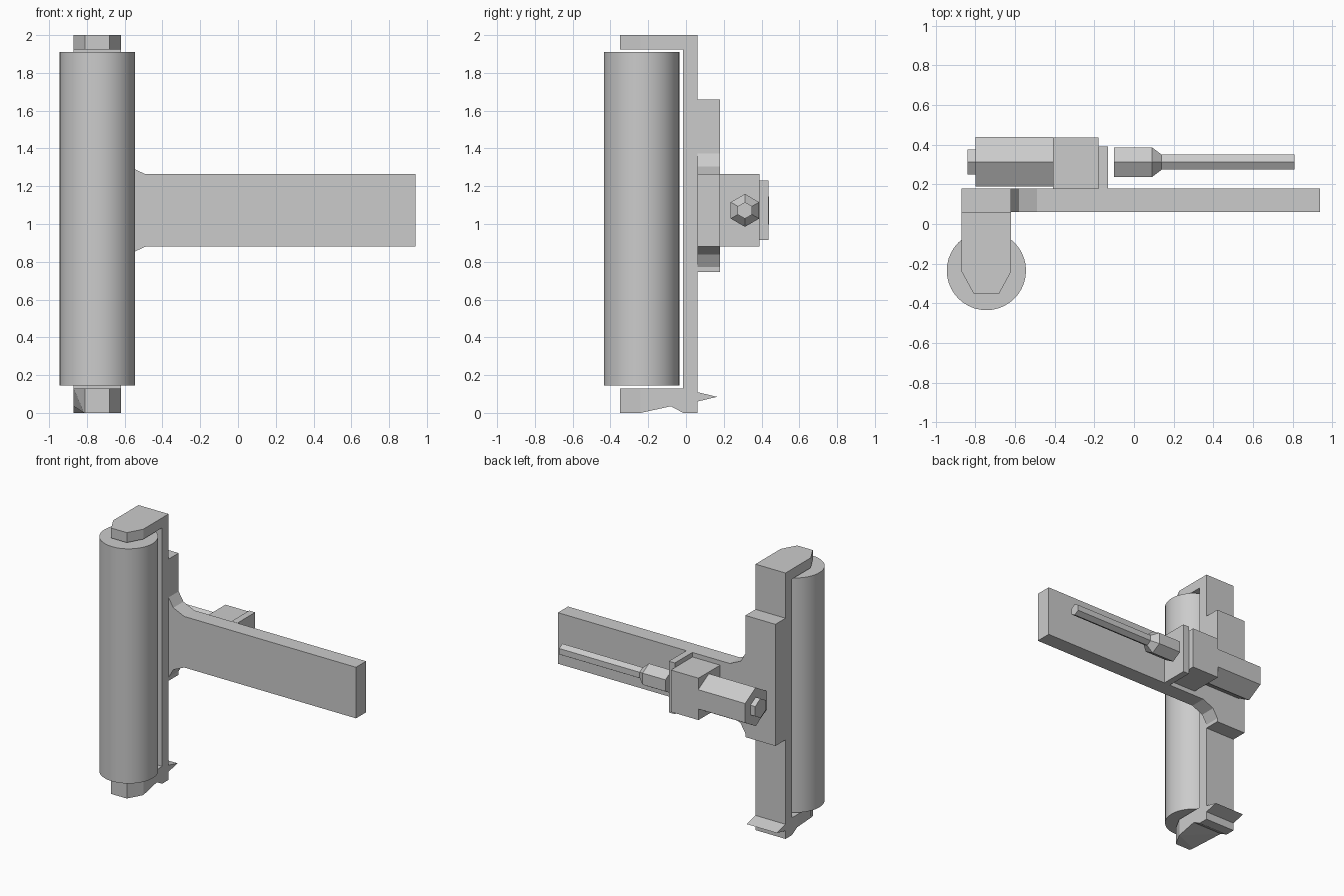
import bpy, bmesh, math
from mathutils import Vector

cube = bpy.data.objects.get("Cube")
if cube:
    bpy.data.objects.remove(cube, do_unlink=True)

grey = bpy.data.materials.new("plain grey")
grey.use_nodes = True
grey.diffuse_color = (0.6, 0.6, 0.6, 1)
grey.node_tree.nodes["Principled BSDF"].inputs["Base Color"].default_value = (0.6, 0.6, 0.6, 1)


def finish(name, bm):
    bmesh.ops.recalc_face_normals(bm, faces=bm.faces[:])
    mesh = bpy.data.meshes.new(name)
    bm.to_mesh(mesh)
    bm.free()
    mesh.materials.append(grey)
    obj = bpy.data.objects.new(name, mesh)
    bpy.context.collection.objects.link(obj)
    return obj


def prism(name, outline, lo, hi, axis, edit=None):
    """Extrude a 2D outline between lo and hi along the given axis."""
    place = {"x": lambda a, b, d: (d, a, b),
             "y": lambda a, b, d: (a, d, b),
             "z": lambda a, b, d: (a, b, d)}[axis]
    bm = bmesh.new()
    face = bm.faces.new([bm.verts.new(place(a, b, lo)) for a, b in outline])
    ext = bmesh.ops.extrude_face_region(bm, geom=[face])["geom"]
    verts = [v for v in ext if isinstance(v, bmesh.types.BMVert)]
    bmesh.ops.translate(bm, verts=verts, vec=Vector(place(0, 0, hi - lo)))
    if edit:
        edit(bm)
    return finish(name, bm)


def box(name, x, y, z):
    return prism(name, [(x[0], y[0]), (x[1], y[0]), (x[1], y[1]), (x[0], y[1])], *z, "z")


def hex_rod(name, stations, y, z, sides=6):
    """Loft polygon rings along x; stations are (x, radius) pairs."""
    bm = bmesh.new()
    rings = []
    for x, r in stations:
        angles = [math.tau * i / sides for i in range(sides)]
        rings.append([bm.verts.new((x, y + r * math.sin(a), z + r * math.cos(a))) for a in angles])
    for a, b in zip(rings, rings[1:]):
        for i in range(sides):
            j = (i + 1) % sides
            bm.faces.new((a[i], a[j], b[j], b[i]))
    bm.faces.new(rings[0])
    bm.faces.new(rings[-1])
    return finish(name, bm)


# Roller
L, R = -0.87, -0.62
MID = -0.745
ring = [(MID + 0.2 * math.cos(math.tau * i / 40), -0.235 + 0.2 * math.sin(math.tau * i / 40))
        for i in range(40)]
roller = prism("roller", ring, 0.145, 1.91, "z")
bpy.context.view_layer.objects.active = roller
roller.select_set(True)
bpy.ops.object.shade_smooth_by_angle(angle=math.radians(35))
roller.select_set(False)

# Bracket holding the roller: back plate and two pointed arms
box("bracket_plate", (L, R), (-0.015, 0.06), (0, 2))
arm = [(L, -0.015), (L, -0.08), (L, -0.24), (-0.81, -0.35),
       (-0.68, -0.35), (R, -0.24), (R, -0.08), (R, -0.015)]
prism("upper_arm", arm, 1.925, 2.0, "z")


def notch_underside(bm):
    for v in bm.verts:
        if v.co.z < 0.01:
            if abs(v.co.y + 0.08) < 0.01:
                v.co.z = 0.035
            elif abs(v.co.y + 0.24) < 0.01 and v.co.x < MID:
                v.co.x, v.co.y = -0.815, -0.32
    bmesh.ops.triangulate(bm, faces=[f for f in bm.faces if len(f.verts) > 4])


prism("lower_arm", arm, 0, 0.13, "z", notch_underside)
prism("rear_fin", [(0.06, 0.06), (0.165, 0.085), (0.06, 0.11)], L, R, "x")

# Mounting block and long bar, joined by flared corners
half = [(0.94, 0.192), (-0.49, 0.192), (-0.58, 0.233), (R, 0.3)]
bar_z = 1.072
outline = [(x, bar_z + h) for x, h in half] + [(R, 1.66), (L, 1.66), (L, 0.745), (R, 0.745)]
outline += [(x, bar_z - h) for x, h in reversed(half)]
prism("mount_and_bar", outline, 0.06, 0.18, "y")

# Hexagonal barrel with its clamp block, flange and end nut
hex_rod("barrel", [(-0.80, 0.145), (-0.41, 0.145)], 0.314, bar_z)
hex_rod("end_nut", [(-0.84, 0.073), (-0.80, 0.073)], 0.314, bar_z)
box("clamp_block", (-0.41, -0.18), (0.18, 0.437), (0.915, 1.23))
box("clamp_flange", (-0.18, -0.13), (0.18, 0.39), (0.88, 1.265))

# Separate tapered rod
hex_rod("tapered_rod", [(-0.10, 0.087), (0.09, 0.087), (0.14, 0.044), (0.81, 0.044)], 0.312, bar_z)
